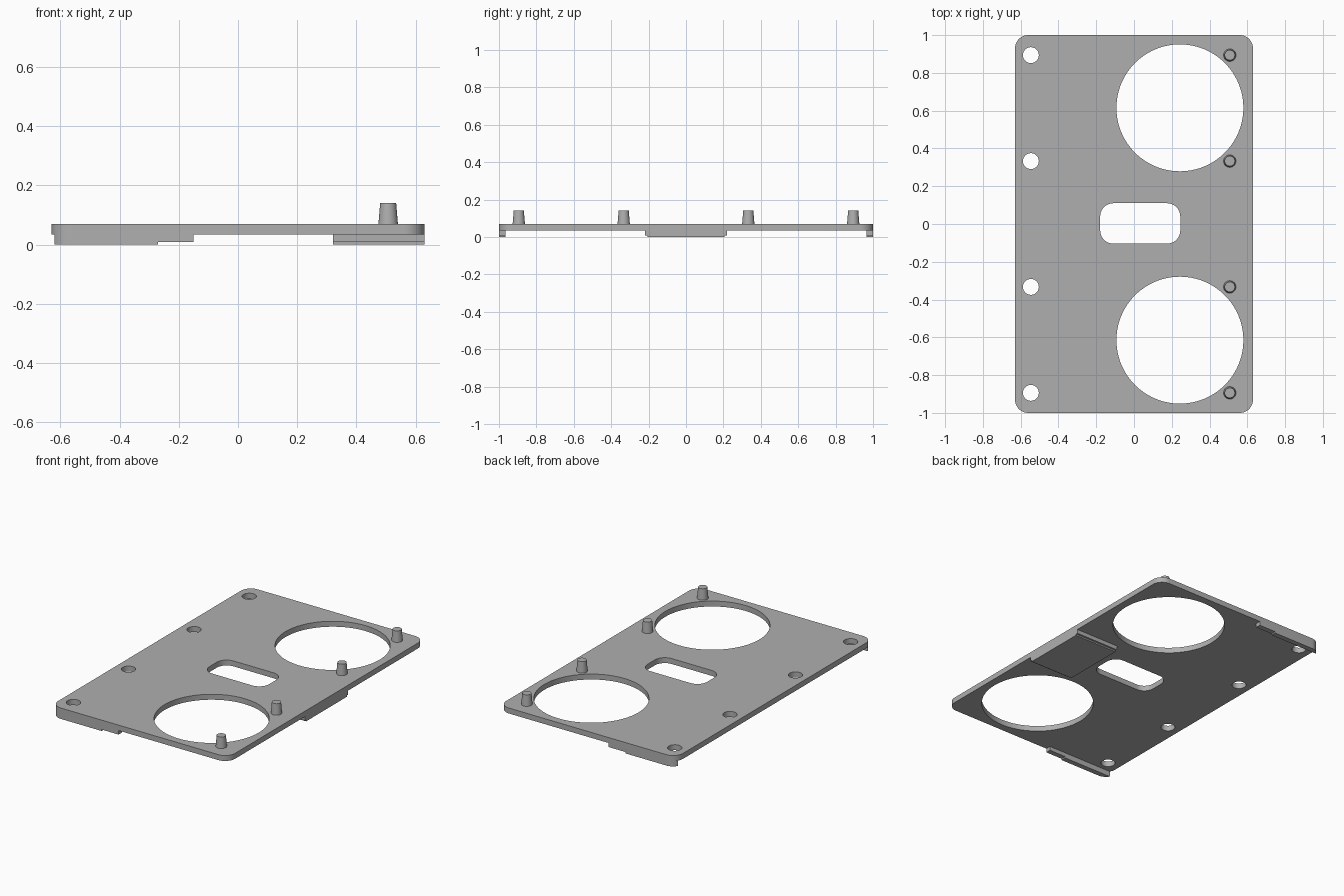
import bpy
from math import cos, sin, pi, asin, radians

cube = bpy.data.objects.get("Cube")
if cube:
    bpy.data.objects.remove(cube, do_unlink=True)

grey = bpy.data.materials.new("plain grey")
grey.use_nodes = True
GREY = (0.43, 0.43, 0.43, 1)
grey.diffuse_color = GREY
grey.node_tree.nodes["Principled BSDF"].inputs["Base Color"].default_value = GREY

HALF_X, HALF_Y, CORNER = 0.63, 1.0, 0.07
UNDER, TOP = 0.035, 0.07


def arc(cx, cy, r, a0, a1, steps):
    return [(cx + r * cos(a0 + (a1 - a0) * i / steps),
             cy + r * sin(a0 + (a1 - a0) * i / steps)) for i in range(steps + 1)]


def circle(cx, cy, r, steps=72):
    return arc(cx, cy, r, 0, 2 * pi, steps)[:-1]


def rounded_rect(cx, cy, hx, hy, r):
    pts = []
    for q, (sx, sy) in enumerate([(1, 1), (-1, 1), (-1, -1), (1, -1)]):
        pts += arc(cx + sx * (hx - r), cy + sy * (hy - r), r,
                   q * pi / 2, (q + 1) * pi / 2, 10)
    return pts


def rect(x0, x1, y0, y1):
    return [(x0, y0), (x1, y0), (x1, y1), (x0, y1)]


def finish(obj):
    obj.data.materials.clear()
    obj.data.materials.append(grey)
    bpy.ops.object.shade_smooth_by_angle(angle=radians(30))


def prism(name, loops, z0, z1):
    """Extrude an outline, with any further loops as holes."""
    curve = bpy.data.curves.new(name, 'CURVE')
    curve.dimensions = '2D'
    curve.fill_mode = 'BOTH'
    curve.extrude = (z1 - z0) / 2
    for loop in loops:
        spline = curve.splines.new('POLY')
        spline.points.add(len(loop) - 1)
        for p, (x, y) in zip(spline.points, loop):
            p.co = (x, y, 0, 1)
        spline.use_cyclic_u = True
    obj = bpy.data.objects.new(name, curve)
    bpy.context.collection.objects.link(obj)
    obj.location.z = (z0 + z1) / 2
    bpy.ops.object.select_all(action='DESELECT')
    obj.select_set(True)
    bpy.context.view_layer.objects.active = obj
    bpy.ops.object.convert(target='MESH')
    obj = bpy.context.object
    bpy.ops.object.mode_set(mode='EDIT')
    bpy.ops.mesh.select_all(action='SELECT')
    bpy.ops.mesh.remove_doubles(threshold=0.00005)
    bpy.ops.mesh.normals_make_consistent(inside=False)
    bpy.ops.object.mode_set(mode='OBJECT')
    finish(obj)


# Plate with large round openings, a central slot and screw holes
ROWS = [-0.894, -0.333, 0.333, 0.894]
openings = [circle(0.243, s * 0.615, 0.336, 96) for s in (-1, 1)]
openings.append(rounded_rect(0.033, 0.003, 0.212, 0.107, 0.07))
openings += [circle(-0.546, y, 0.042, 40) for y in ROWS]
prism("plate", [rounded_rect(0, 0, HALF_X, HALF_Y, CORNER)] + openings, UNDER, TOP)

# Tapered pegs
for i, y in enumerate(ROWS):
    bpy.ops.mesh.primitive_cone_add(vertices=40, radius1=0.033, radius2=0.027,
                                    depth=0.072, location=(0.507, y, 0.105))
    peg = bpy.context.object
    peg.name = f"peg_{i + 1}"
    finish(peg)

# Stepped rails under both ends, following the rounded corners
RAIL = 0.034
bend = arc(-HALF_X + CORNER, HALF_Y - CORNER, CORNER, pi / 2,
           pi - asin((CORNER - RAIL) / CORNER), 8)
for side, s in (("front", -1), ("back", 1)):
    for part, x_end, z0, z1 in (("upper", -0.15, 0.009, UNDER),
                                ("lower", -0.27, 0, 0.009)):
        outline = [(x_end, HALF_Y - RAIL), (x_end, HALF_Y)] + bend
        prism(f"{side}_rail_{part}", [[(x, s * y) for x, y in outline]], z0, z1)

# Stepped pad under the left edge
prism("pad_upper", [rect(0.32, HALF_X, -0.22, 0.22)], 0.009, UNDER)
prism("pad_lower", [rect(0.32, HALF_X, -0.207, 0.207)], 0, 0.009)
